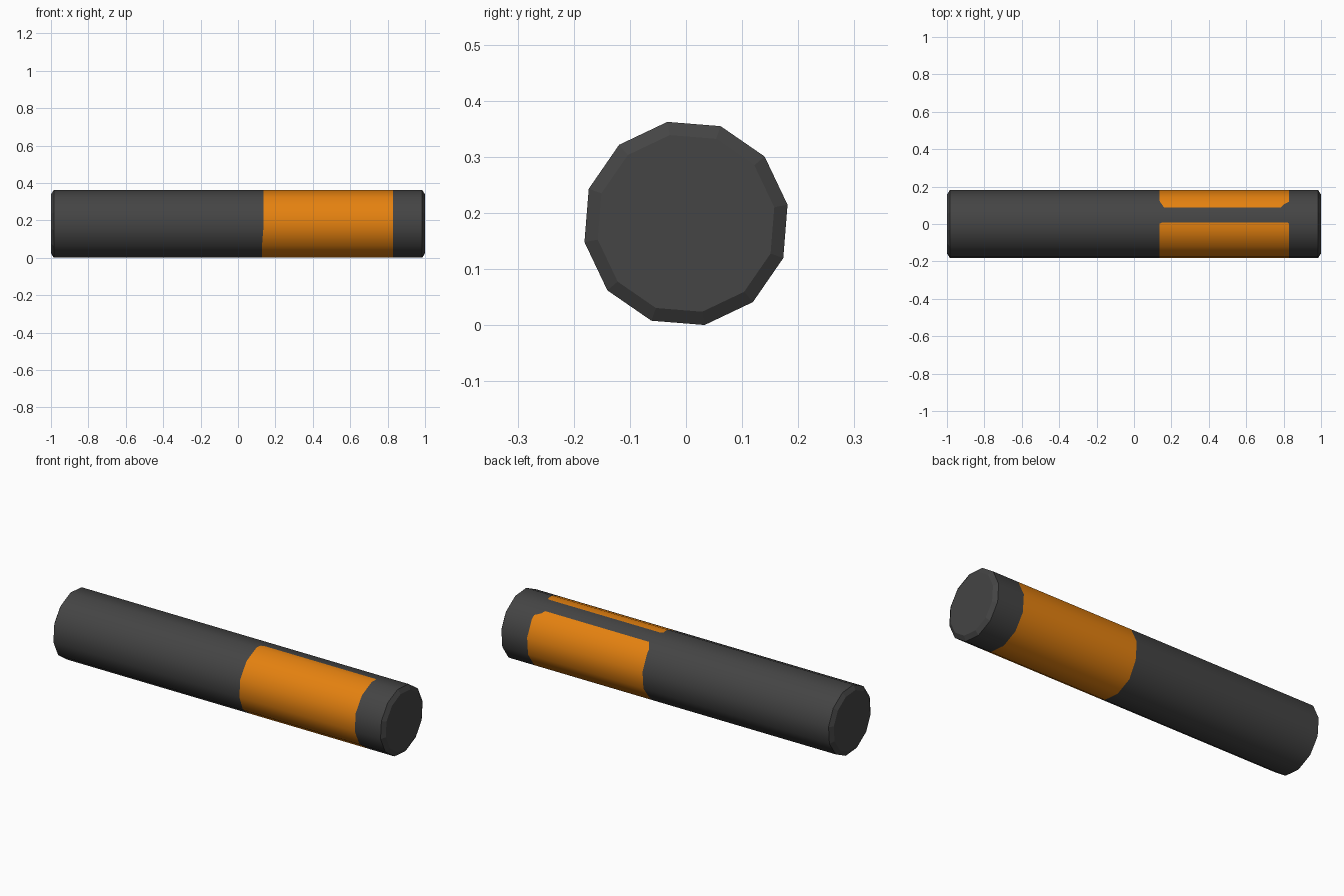
import bpy, bmesh, math
from mathutils import Vector

if "Cube" in bpy.data.objects:
    bpy.data.objects.remove(bpy.data.objects["Cube"])

R, R_END, CZ, SIDES, PHASE = 0.184, 0.160, 0.1815, 12, 10.4

def material(name, rgb):
    m = bpy.data.materials.new(name)
    m.diffuse_color = (*rgb, 1)
    m.use_nodes = True
    m.node_tree.nodes["Principled BSDF"].inputs["Base Color"].default_value = m.diffuse_color
    return m

def section(deg, radius):
    """Point (y, z) on the 12-sided outline at a given angle."""
    step = 360 / SIDES
    off = (deg - PHASE) % step - step / 2
    r = radius * math.cos(math.radians(step / 2)) / math.cos(math.radians(off))
    a = math.radians(deg)
    return r * math.cos(a), CZ + r * math.sin(a)

# Orange wrap: start/end x at angles near the lengthwise gap (60 to 87 degrees)
corners = {48: (0.138, 0.83), 54: (0.15, 0.80), 60: (0.16, 0.785),
           87: (0.15, 0.82), 90: (0.135, 0.83)}
angles = sorted([PHASE + i * 30 for i in range(SIDES)] + list(corners))

bm = bmesh.new()
columns = []
for a in angles:
    l, r = corners.get(a, (0.135 if math.sin(math.radians(a)) > -0.4 else 0.128, 0.83))
    if 60 < a < 87:
        l, r = 0.155, 0.80
    xs = [(-1, R_END), (-0.985, R), (l, R), (r, R), (0.985, R), (1, R_END)]
    columns.append([bm.verts.new((x, *section(a, rad))) for x, rad in xs])

n = len(angles)
for i in range(n):
    c, d = columns[i], columns[(i + 1) % n]
    gap = 60 <= angles[i] < 87
    for k in range(5):
        f = bm.faces.new((c[k], c[k + 1], d[k + 1], d[k]))
        f.material_index = 1 if k == 2 and not gap else 0
        f.smooth = 1 <= k <= 3
# End caps
bm.faces.new([c[0] for c in columns])
bm.faces.new([c[5] for c in columns])
bmesh.ops.recalc_face_normals(bm, faces=bm.faces)

me = bpy.data.meshes.new("cylinder_body")
bm.to_mesh(me)
bm.free()
me.materials.append(material("dark grey", (0.058, 0.058, 0.058)))
me.materials.append(material("orange", (0.78, 0.22, 0.005)))

# Round shading on the body, flat shading on the bevels and caps
normals = [None] * len(me.loops)
for p in me.polygons:
    for li in p.loop_indices:
        co = me.vertices[me.loops[li].vertex_index].co
        radial = Vector((0, co.y, co.z - CZ)).normalized()
        normals[li] = radial if p.use_smooth else p.normal.copy()
me.normals_split_custom_set(normals)

bpy.context.collection.objects.link(bpy.data.objects.new("cylinder_body", me))
